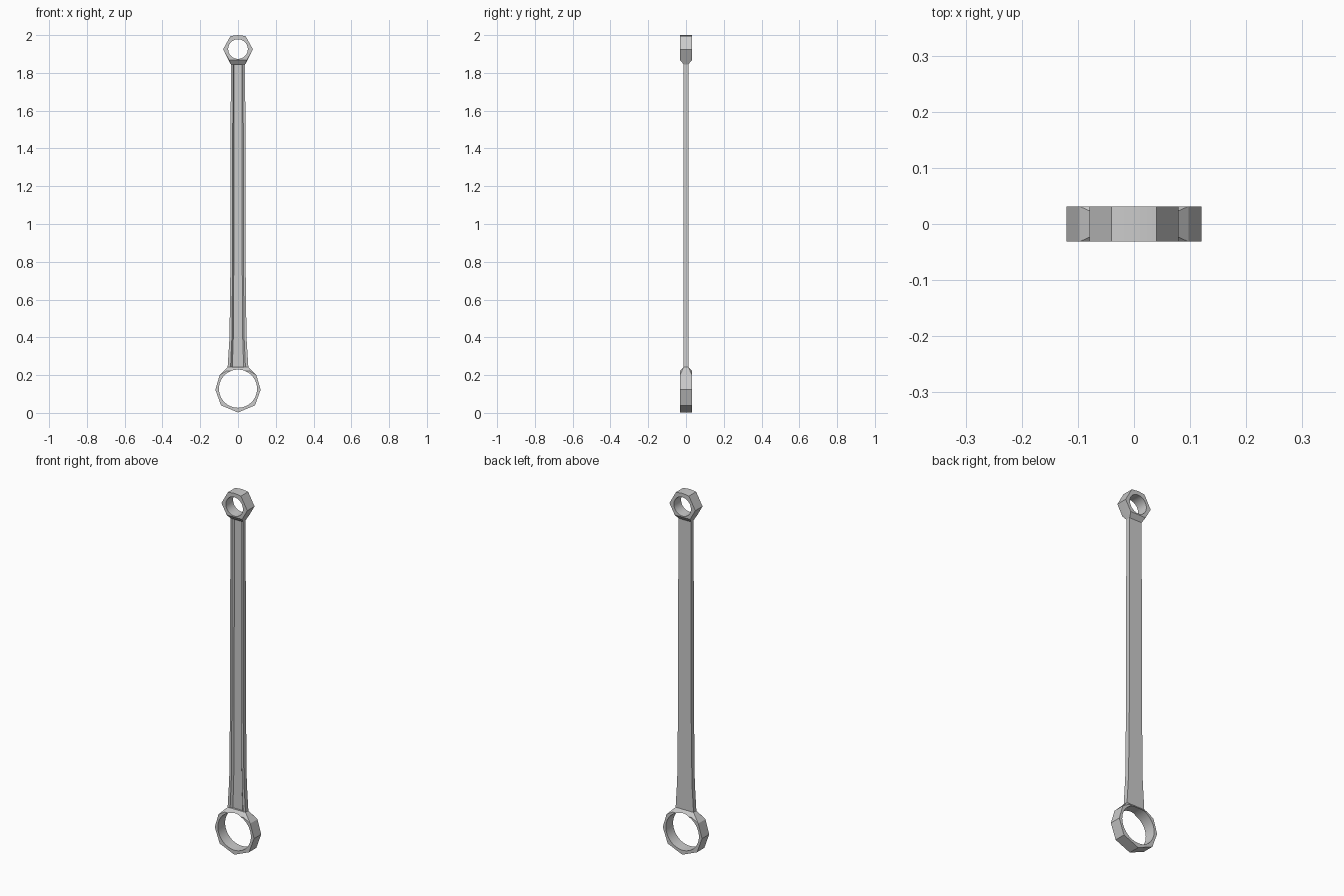
import bpy, bmesh
from math import pi

if "Cube" in bpy.data.objects:
    bpy.data.objects.remove(bpy.data.objects["Cube"])

DEPTH = 0.0315   # half depth of the ring ends
THIN = 0.0125    # half depth of the shaft


def finish(bm, name):
    bmesh.ops.recalc_face_normals(bm, faces=bm.faces)
    me = bpy.data.meshes.new(name)
    bm.to_mesh(me)
    bm.free()
    ob = bpy.data.objects.new(name, me)
    bpy.context.collection.objects.link(ob)
    return ob


def ring_end(name, outline, neck, hole_z, hole_r):
    # Faceted block tapering to the shaft neck, bored with a round hole
    bm = bmesh.new()
    for pts, d in ((outline, DEPTH), (neck, THIN)):
        for x, z in pts:
            for sx in ((1, -1) if x else (1,)):
                for sy in (1, -1):
                    bm.verts.new((sx * x, sy * d, z))
    bmesh.ops.convex_hull(bm, input=bm.verts[:])
    bmesh.ops.dissolve_limit(bm, angle_limit=0.01, verts=bm.verts[:], edges=bm.edges[:])
    block = finish(bm, name)
    bpy.ops.mesh.primitive_cylinder_add(vertices=48, radius=hole_r, depth=0.3,
                                        location=(0, 0, hole_z), rotation=(pi / 2, 0, 0))
    cutter = bpy.context.object
    cutter.name = name + "_cutter"
    cutter.hide_render = True
    mod = block.modifiers.new("bore", 'BOOLEAN')
    mod.operation = 'DIFFERENCE'
    mod.solver = 'EXACT'
    mod.object = cutter
    bpy.ops.object.select_all(action='DESELECT')
    block.select_set(True)
    bpy.context.view_layer.objects.active = block
    bpy.ops.object.modifier_apply(modifier=mod.name)
    bpy.data.objects.remove(cutter)
    bpy.ops.object.shade_smooth_by_angle(angle=0.3)


# Large lower eye and small upper eye
ring_end("large_eye",
         [(0, 0.002), (0.09, 0.04), (0.12, 0.123), (0.097, 0.2), (0.06, 0.222)],
         [(0.055, 0.243)], 0.128, 0.101)
ring_end("small_eye",
         [(0, 2.0), (0.04, 1.995), (0.079, 1.925), (0.047, 1.868)],
         [(0.038, 1.845)], 1.926, 0.052)

# Tapered shaft with a sloped channel along the front
bm = bmesh.new()
loops = []
for z, w in ((0.238, 0.055), (0.4, 0.045), (0.8, 0.040), (1.85, 0.038)):
    g1, g2 = w * 0.72, w * 0.55
    section = [(-w, -THIN), (-w, THIN), (w, THIN), (w, -THIN),
               (g1, -THIN), (g2, -0.002), (-g2, -0.002), (-g1, -THIN)]
    loops.append([bm.verts.new((x, y, z)) for x, y in section])
for a, b in zip(loops, loops[1:]):
    for i in range(8):
        j = (i + 1) % 8
        bm.faces.new((a[i], a[j], b[j], b[i]))
bm.faces.new(loops[0])
bm.faces.new(loops[-1])
finish(bm, "shaft")
